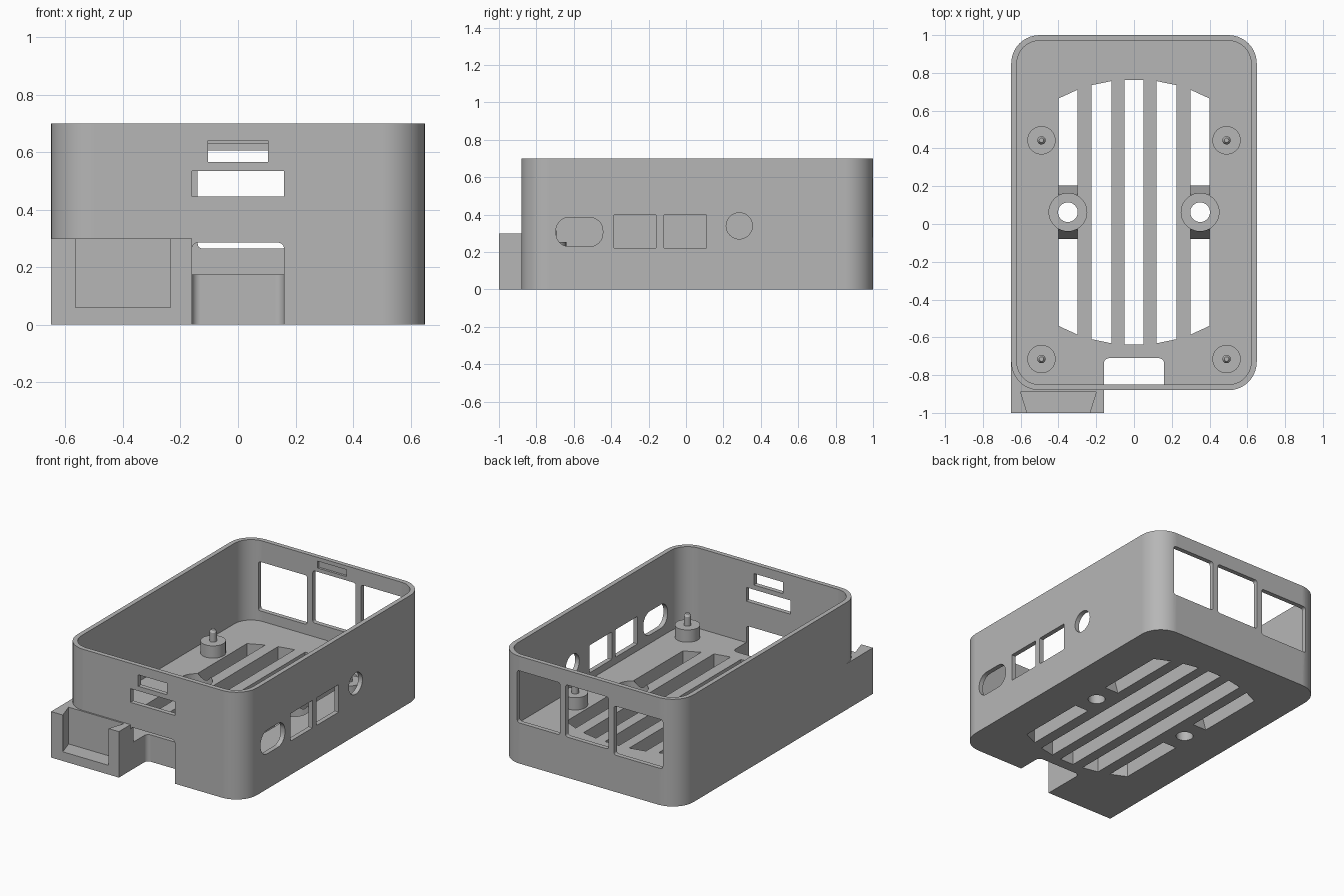
import bpy, bmesh, math
from mathutils import Vector

cube = bpy.data.objects.get("Cube")
if cube:
    bpy.data.objects.remove(cube, do_unlink=True)

GREY = bpy.data.materials.new("plain grey")
GREY.use_nodes = True
COLOUR = (0.47, 0.47, 0.47, 1)
GREY.diffuse_color = COLOUR
GREY.node_tree.nodes["Principled BSDF"].inputs["Base Color"].default_value = COLOUR

FLOOR, TOP, WALL = 0.175, 0.70, 0.03
AXES = {"x": lambda a, b, d: (d, a, b),
        "y": lambda a, b, d: (a, d, b),
        "z": lambda a, b, d: (a, b, d)}


def rounded(a0, a1, b0, b1, r=0.0, seg=10):
    """Outline of a rectangle with round corners."""
    if r == 0:
        return [(a0, b0), (a1, b0), (a1, b1), (a0, b1)]
    centres = [(a1 - r, b1 - r), (a0 + r, b1 - r), (a0 + r, b0 + r), (a1 - r, b0 + r)]
    return [(ca + r * math.cos(t), cb + r * math.sin(t))
            for q, (ca, cb) in enumerate(centres)
            for t in [(q + i / seg) * math.pi / 2 for i in range(seg + 1)]]


def circle(a, b, r, n=40):
    return [(a + r * math.cos(i * math.tau / n), b + r * math.sin(i * math.tau / n))
            for i in range(n)]


def loft(name, rings):
    """Closed solid through a stack of matching rings."""
    bm = bmesh.new()
    loops = [[bm.verts.new(Vector(p)) for p in ring] for ring in rings]
    n = len(loops[0])
    for low, high in zip(loops, loops[1:]):
        for i in range(n):
            j = (i + 1) % n
            bm.faces.new((low[i], low[j], high[j], high[i]))
    bm.faces.new(loops[0][::-1])
    bm.faces.new(loops[-1])
    bmesh.ops.recalc_face_normals(bm, faces=bm.faces)
    mesh = bpy.data.meshes.new(name)
    bm.to_mesh(mesh)
    bm.free()
    mesh.materials.append(GREY)
    obj = bpy.data.objects.new(name, mesh)
    bpy.context.collection.objects.link(obj)
    return obj


def prism(name, outline, axis, low, high):
    put = AXES[axis]
    return loft(name, [[put(a, b, d) for a, b in outline] for d in (low, high)])


def combine(target, tool, operation="DIFFERENCE"):
    """Apply a boolean and discard the tool."""
    tool.hide_render = True
    mod = target.modifiers.new("boolean", "BOOLEAN")
    mod.operation, mod.solver, mod.object = operation, "EXACT", tool
    graph = bpy.context.evaluated_depsgraph_get()
    result = bpy.data.meshes.new_from_object(target.evaluated_get(graph))
    target.modifiers.clear()
    target.data = result
    bpy.data.objects.remove(tool, do_unlink=True)


def cut(outline, axis, low, high):
    combine(case, prism("cutter", outline, axis, low, high))


def smooth(obj):
    bpy.ops.object.select_all(action="DESELECT")
    obj.select_set(True)
    bpy.context.view_layer.objects.active = obj
    bpy.ops.object.shade_smooth_by_angle(angle=math.radians(30))
    mod = obj.modifiers.new("even shading", "WEIGHTED_NORMAL")
    mod.keep_sharp = True


# Tray with the clip block on its front corner
case = prism("case", rounded(-0.65, 0.65, -0.88, 1.0, 0.15), "z", 0, TOP)
block = prism("clip_block", rounded(-0.65, -0.16, -1.0, -0.72), "z", 0, 0.30)
combine(case, block, "UNION")
cut(rounded(-0.65 + WALL, 0.65 - WALL, -0.88 + WALL, 1.0 - WALL, 0.12), "z", FLOOR, 1)

# Dovetail pocket in the clip block
cut([(-0.60, -0.89), (-0.20, -0.89), (-0.241, -1.02), (-0.559, -1.02)], "z", 0.06, 0.4)

# Front notch through floor and wall, then the two front slots
cut(rounded(-0.16, 0.16, -1.1, -0.71, 0.03), "z", -0.1, 0.2)
cut(rounded(-0.16, 0.16, -0.1, 0.285, 0.02), "y", -1.05, -0.80)
cut(rounded(-0.16, 0.16, 0.445, 0.535), "y", -0.95, -0.80)
cut(rounded(-0.105, 0.105, 0.565, 0.64), "y", -0.95, -0.80)

# Back windows and the catch recess above them
for x0, x1, z0, z1 in ((0.21, 0.52, 0.265, 0.605), (-0.14, 0.17, 0.265, 0.605),
                       (-0.53, -0.18, 0.24, 0.56)):
    cut(rounded(x0, x1, z0, z1, 0.015, 4), "y", 0.9, 1.1)
cut(rounded(-0.105, 0.105, 0.63, 0.675), "y", 0.9, 0.985)

# Side ports
cut(rounded(-0.695, -0.445, 0.23, 0.385, 0.07), "x", 0.55, 0.75)
cut(rounded(-0.385, -0.16, 0.22, 0.40, 0.006, 2), "x", 0.55, 0.75)
cut(rounded(-0.12, 0.11, 0.22, 0.40, 0.006, 2), "x", 0.55, 0.75)
cut(circle(0.285, 0.34, 0.07), "x", 0.55, 0.75)

# Floor vents, with ends following an oval
MID = 0.0625


def reach(x):
    return 0.7025 * math.sqrt(1 - (x / 0.775) ** 2)


def vent(x0, x1):
    cut([(x0, MID - reach(x0)), (x1, MID - reach(x1)),
         (x1, MID + reach(x1)), (x0, MID + reach(x0))], "z", -0.1, 0.3)


vent(-0.05, 0.05)
for s in (-1, 1):
    vent(s * 0.12, s * 0.225)
    # Outer vents are split by a bridge with sloping ends
    x0, x1 = s * 0.30, s * 0.40
    for e in (-1, 1):
        rings = []
        for z, gap in ((0, 0.142), (FLOOR, 0.09)):
            rings.append([(x0, MID + e * gap, z), (x1, MID + e * gap, z),
                          (x1, MID + e * reach(x1), z), (x0, MID + e * reach(x0), z)])
        lift = [[(x, y, z + d) for x, y, z in ring] for ring, d in zip(rings, (-0.05, 0.05))]
        combine(case, loft("cutter", [lift[0]] + rings + [lift[1]]))
    # Counterbored mounting hole
    cut(circle(s * 0.35, MID, 0.10), "z", 0.06, 0.3)
    cut(circle(s * 0.35, MID, 0.052), "z", -0.1, 0.1)
smooth(case)

# Board standoffs with locating pins
for side, x in (("right", -0.49), ("left", 0.49)):
    for end, y in (("front", -0.715), ("back", 0.443)):
        profile = ((0.075, FLOOR - 0.01), (0.075, 0.255), (0.022, 0.255),
                   (0.022, 0.315), (0.012, 0.33))
        post = loft(f"{end}_{side}_standoff",
                    [[(a, b, z) for a, b in circle(x, y, r, 32)] for r, z in profile])
        smooth(post)
